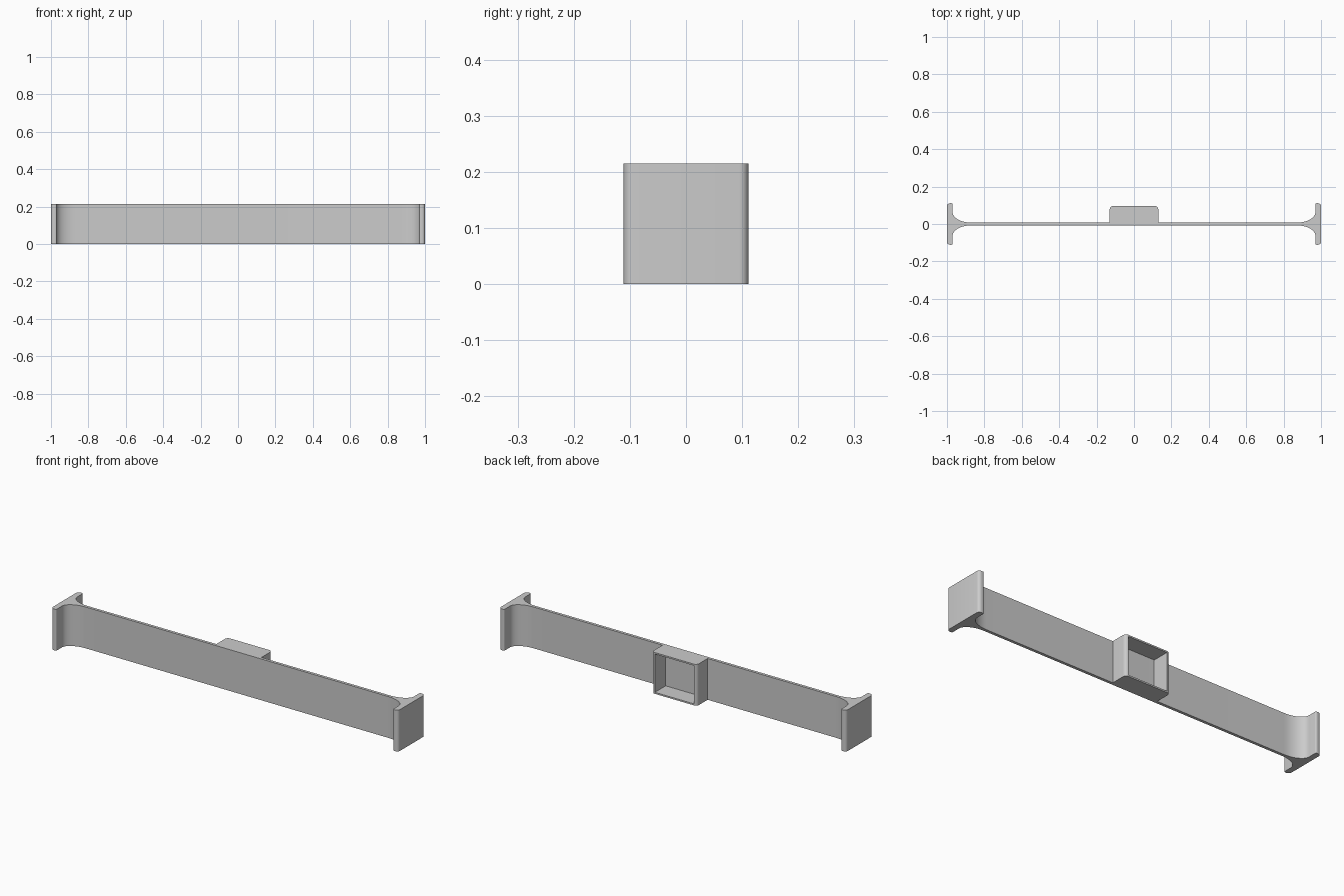
import bpy, bmesh
from math import sin, cos, pi

if "Cube" in bpy.data.objects:
    bpy.data.objects.remove(bpy.data.objects["Cube"])

HEIGHT = 0.215
WEB = 0.0075      # half thickness of the thin web
FLANGE = 0.111    # half width of the end plates


def arc(cx, cy, rx, ry, a0, a1, n):
    return [(cx + rx * cos(a0 + (a1 - a0) * i / n),
             cy + ry * sin(a0 + (a1 - a0) * i / n)) for i in range(n + 1)]


def extrude_profile(name, points, z0, z1):
    """Upright solid from a plan outline."""
    bm = bmesh.new()
    face = bm.faces.new([bm.verts.new((x, y, z0)) for x, y in points])
    top = bmesh.ops.extrude_face_region(bm, geom=[face])["geom"]
    verts = [g for g in top if isinstance(g, bmesh.types.BMVert)]
    bmesh.ops.translate(bm, verts=verts, vec=(0, 0, z1 - z0))
    bmesh.ops.recalc_face_normals(bm, faces=bm.faces)
    mesh = bpy.data.meshes.new(name)
    bm.to_mesh(mesh)
    bm.free()
    obj = bpy.data.objects.new(name, mesh)
    bpy.context.collection.objects.link(obj)
    return obj


def smooth(obj):
    bpy.ops.object.select_all(action='DESELECT')
    obj.select_set(True)
    bpy.context.view_layer.objects.active = obj
    bpy.ops.object.shade_smooth_by_angle(angle=pi / 6)


# Beam: one quarter of the plan outline, from the web out to the flange
r = 0.016
quarter = (arc(0.87, WEB + 0.056, 0.10, 0.056, -pi / 2, 0, 12)
           + arc(0.976, FLANGE - 0.006, 0.006, 0.006, pi, pi / 2, 4)
           + arc(1 - r, FLANGE - r, r, r, pi / 2, 0, 6))
back_half = quarter[::-1] + [(-x, y) for x, y in quarter]
outline = back_half + [(x, -y) for x, y in reversed(back_half)]
beam = extrude_profile("beam", outline, 0, HEIGHT)
smooth(beam)

# Socket housing: rounded box on the back of the web
hx, hy, r = 0.13, 0.096, 0.018
housing = extrude_profile(
    "socket_housing",
    [(-hx, 0), (hx, 0)]
    + arc(hx - r, hy - r, r, r, 0, pi / 2, 8)
    + arc(r - hx, hy - r, r, r, pi / 2, pi, 8), 0, HEIGHT)

# Recess open to the back, cut down to the web
cx, wall = hx - r, 0.008
cutter = extrude_profile(
    "recess_cutter", [(-cx, 0.003), (cx, 0.003), (cx, 0.2), (-cx, 0.2)],
    wall, HEIGHT - wall)
cutter.hide_render = True
cutter.hide_set(True)
cut = housing.modifiers.new("recess", 'BOOLEAN')
cut.operation = 'DIFFERENCE'
cut.solver = 'EXACT'
cut.object = cutter
bpy.context.view_layer.objects.active = housing
housing.select_set(True)
bpy.ops.object.modifier_apply(modifier=cut.name)
bpy.data.objects.remove(cutter)
smooth(housing)
